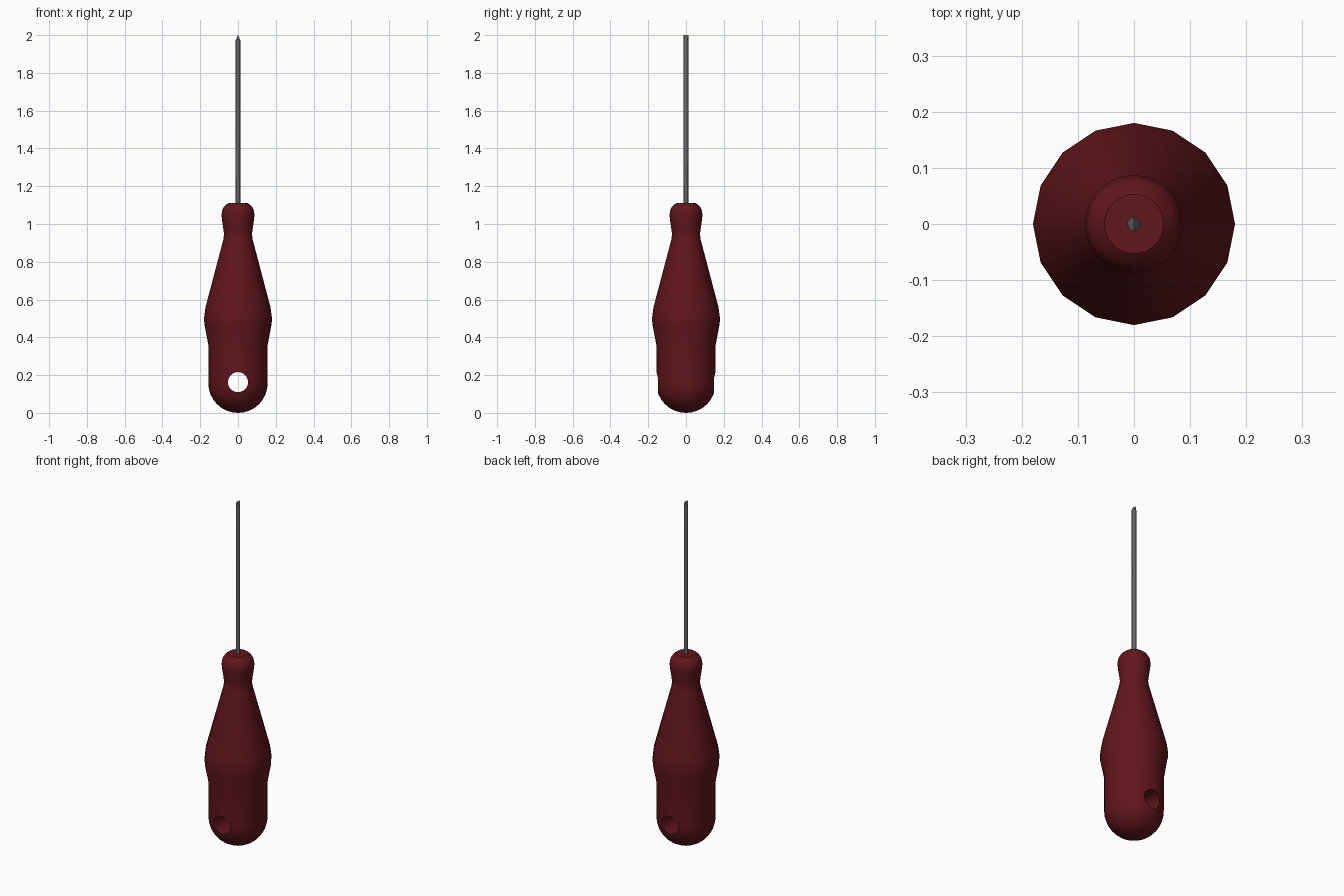
import bpy, bmesh, math
from mathutils import Vector

if "Cube" in bpy.data.objects:
    bpy.data.objects.remove(bpy.data.objects["Cube"])

SIDES = 32


def finish(bm, name, color=None):
    bmesh.ops.recalc_face_normals(bm, faces=bm.faces[:])
    me = bpy.data.meshes.new(name)
    bm.to_mesh(me)
    bm.free()
    ob = bpy.data.objects.new(name, me)
    bpy.context.collection.objects.link(ob)
    if color:
        mat = bpy.data.materials.new(name + "_material")
        mat.diffuse_color = color
        mat.use_nodes = True
        mat.node_tree.nodes["Principled BSDF"].inputs["Base Color"].default_value = mat.diffuse_color
        me.materials.append(mat)
    return ob


def smooth(ob, degrees):
    bpy.ops.object.select_all(action='DESELECT')
    ob.select_set(True)
    bpy.context.view_layer.objects.active = ob
    bpy.ops.object.shade_smooth_by_angle(angle=math.radians(degrees))


# Handle: profile of (radius, height, flatness); flatness 1 gives a 16-sided section
R = 0.157
profile = [(R * math.sin(a), R - R * math.cos(a), 0)
           for a in (math.pi / 2 * i / 8 for i in range(1, 9))]
profile += [(0.157, 0.36, 0), (0.178, 0.47, 1), (0.18, 0.50, 1), (0.172, 0.56, 1),
            (0.077, 0.92, 0), (0.074, 0.945, 0), (0.077, 0.97, 0), (0.085, 1.025, 0),
            (0.087, 1.05, 0), (0.083, 1.075, 0), (0.072, 1.095, 0), (0.053, 1.11, 0)]
bm = bmesh.new()
rings = []
for r, z, flat in profile:
    ring = []
    for i in range(SIDES):
        rr = r * math.cos(math.pi / 16) if flat and i % 2 else r
        a = 2 * math.pi * i / SIDES
        ring.append(bm.verts.new((rr * math.cos(a), rr * math.sin(a), z)))
    rings.append(ring)
for lo, hi in zip(rings, rings[1:]):
    for i in range(SIDES):
        j = (i + 1) % SIDES
        bm.faces.new((lo[i], lo[j], hi[j], hi[i]))
pole = bm.verts.new((0, 0, 0))
for i in range(SIDES):
    bm.faces.new((pole, rings[0][(i + 1) % SIDES], rings[0][i]))
bm.faces.new(rings[-1])
handle = finish(bm, "handle", (0.12, 0.008, 0.012, 1))

# Hanging hole through the handle, front to back
bpy.ops.mesh.primitive_cylinder_add(vertices=32, radius=0.053, depth=0.6,
                                    location=(0, 0, 0.163),
                                    rotation=(math.pi / 2, 0, 0))
cutter = bpy.context.object
cutter.name = "hole_cutter"
cutter.hide_render = True
mod = handle.modifiers.new("hole", 'BOOLEAN')
mod.object = cutter
mod.operation = 'DIFFERENCE'
mod.solver = 'EXACT'
bpy.context.view_layer.objects.active = handle
bpy.ops.object.modifier_apply(modifier="hole")
bpy.data.objects.remove(cutter)
smooth(handle, 30)

# Shaft with a wedge tip whose edge runs along y
bm = bmesh.new()
bmesh.ops.create_cone(bm, cap_ends=True, segments=16, radius1=0.012,
                      radius2=0.012, depth=0.95)
bmesh.ops.translate(bm, verts=bm.verts[:], vec=(0, 0, 1.525))
for side in (-1, 1):
    cut = bmesh.ops.bisect_plane(bm, geom=bm.verts[:] + bm.edges[:] + bm.faces[:],
                                 plane_co=(0, 0, 2.0),
                                 plane_no=Vector((side * 0.025, 0, 0.012)).normalized(),
                                 clear_outer=True)
    edges = [e for e in bm.edges if e.is_boundary]
    bmesh.ops.holes_fill(bm, edges=edges, sides=0)
shaft = finish(bm, "shaft", (0.13, 0.13, 0.135, 1))
smooth(shaft, 30)
